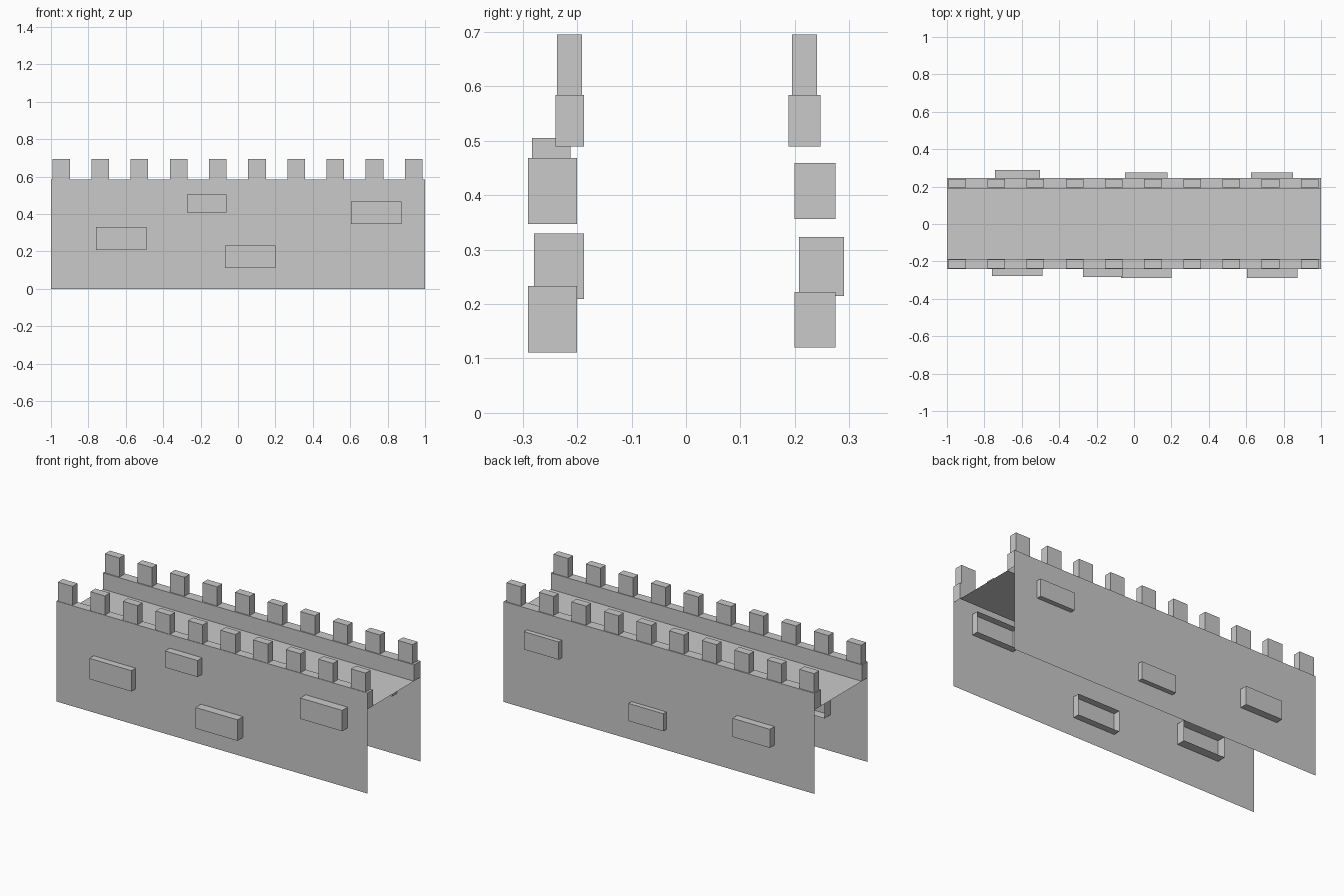
import bpy

cube = bpy.data.objects.get("Cube")
if cube:
    bpy.data.objects.remove(cube, do_unlink=True)

stone = bpy.data.materials.new("light_grey_stone")
stone.use_nodes = True
GREY = (0.59, 0.59, 0.59, 1)
stone.diffuse_color = GREY
stone.node_tree.nodes["Principled BSDF"].inputs["Base Color"].default_value = GREY


def make_object(name, verts, faces):
    mesh = bpy.data.meshes.new(name)
    mesh.from_pydata(verts, [], faces)
    mesh.materials.append(stone)
    obj = bpy.data.objects.new(name, mesh)
    bpy.context.collection.objects.link(obj)
    return obj


def open_box(name, xs, ys, zs, open_side):
    """Box without the face on its hidden side."""
    verts = [(x, y, z) for x in xs for y in ys for z in zs]
    sides = {"right": (0, 1, 3, 2), "left": (4, 6, 7, 5), "front": (0, 4, 5, 1),
             "back": (2, 3, 7, 6), "bottom": (0, 2, 6, 4), "top": (1, 5, 7, 3)}
    faces = [face for side, face in sides.items() if side != open_side]
    return make_object(name, verts, faces)


FLOOR, TOP, MERLON_TOP = 0.489, 0.584, 0.695
FRONT, FRONT_IN, BACK_IN, BACK = -0.24, -0.187, 0.188, 0.247

# Thin shell: outer walls, parapet tops and inner faces, walkway
profile = [(FRONT, 0), (FRONT, TOP), (FRONT_IN, TOP), (FRONT_IN, FLOOR),
           (BACK_IN, FLOOR), (BACK_IN, TOP), (BACK, TOP), (BACK, 0)]
n = len(profile)
verts = [(x, y, z) for x in (-1, 1) for y, z in profile]
faces = [(i, i + n, i + n + 1, i + 1) for i in range(n - 1)]
# Parapet end caps
for outer, ring in ((FRONT, (1, 2, 3)), (BACK, (4, 5, 6))):
    k = len(verts)
    verts += [(-1, outer, FLOOR), (1, outer, FLOOR)]
    faces += [(k, *ring), (k + 1, *(i + n for i in reversed(ring)))]
make_object("wall_shell", verts, faces)

# Rows of merlons
for side, ys in (("front", (-0.237, -0.191)), ("back", (0.195, 0.241))):
    for i in range(10):
        x = -0.946 + i * 0.2095
        open_box(f"{side}_merlon_{i + 1}", (x - 0.047, x + 0.047), ys,
                 (TOP, MERLON_TOP), "bottom")

# Raised stones set through the walls, open on the inside
front_stones = [
    ((-0.76, -0.49), (-0.279, -0.187), (0.209, 0.33)),
    ((-0.272, -0.062), (-0.283, -0.212), (0.409, 0.505)),
    ((-0.07, 0.20), (-0.29, -0.2), (0.111, 0.233)),
    ((0.603, 0.873), (-0.29, -0.2), (0.347, 0.468)),
]
back_stones = [
    ((-0.742, -0.502), (0.208, 0.29), (0.215, 0.323)),
    ((-0.047, 0.178), (0.199, 0.275), (0.12, 0.222)),
    ((0.626, 0.851), (0.199, 0.275), (0.356, 0.459)),
]
for side, inside, stones in (("front", "back", front_stones),
                             ("back", "front", back_stones)):
    for i, dims in enumerate(stones):
        open_box(f"{side}_stone_{i + 1}", *dims, inside)
